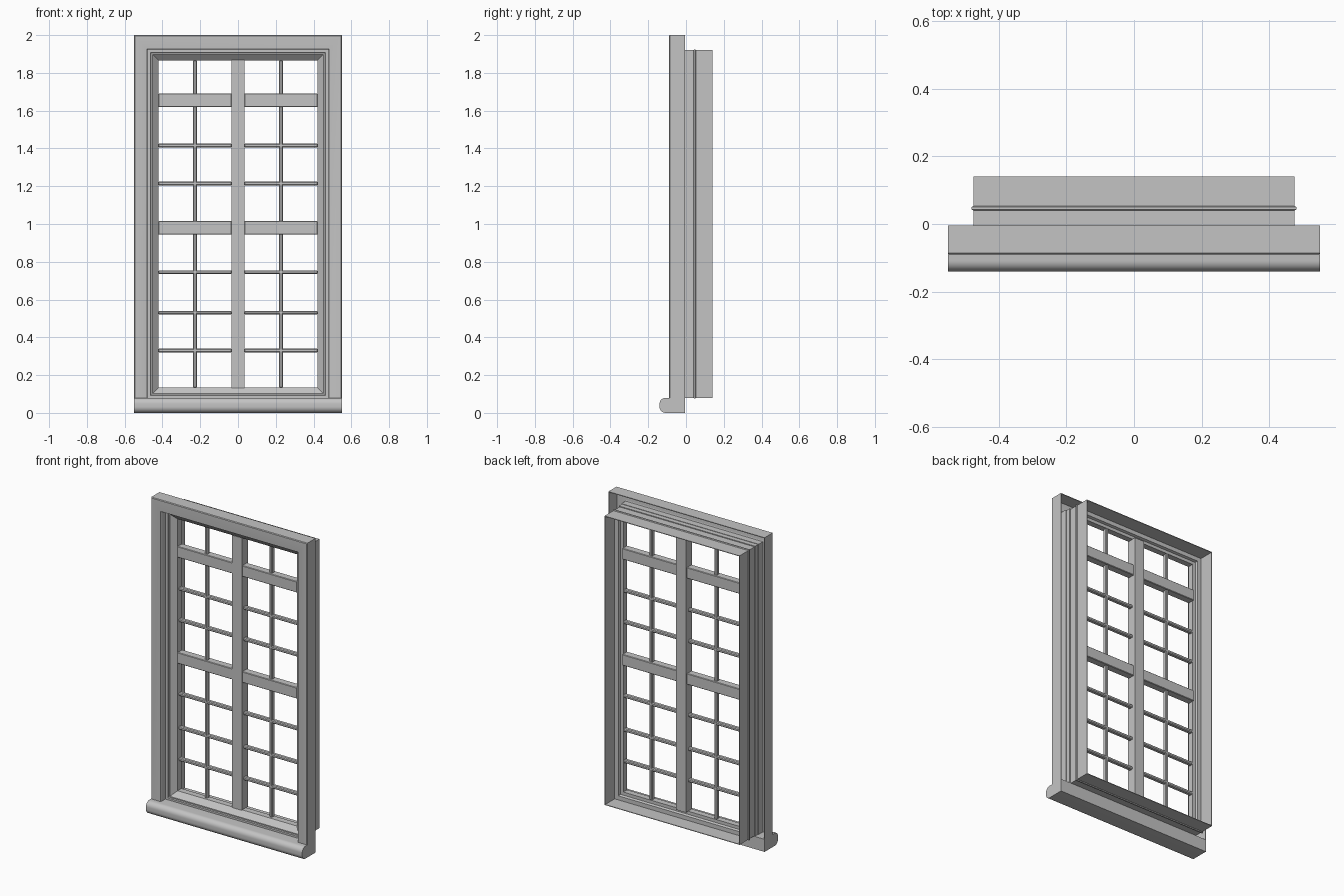
import bpy, bmesh, math
from mathutils import Vector

cube = bpy.data.objects.get("Cube")
if cube:
    bpy.data.objects.remove(cube, do_unlink=True)

paint = bpy.data.materials.new("light_grey_paint")
paint.use_nodes = True
GREY = (0.55, 0.55, 0.55, 1)
paint.diffuse_color = GREY
paint.node_tree.nodes["Principled BSDF"].inputs["Base Color"].default_value = GREY


def finish(name, bm, smooth=False):
    bmesh.ops.recalc_face_normals(bm, faces=bm.faces)
    mesh = bpy.data.meshes.new(name)
    bm.to_mesh(mesh)
    bm.free()
    mesh.materials.append(paint)
    obj = bpy.data.objects.new(name, mesh)
    bpy.context.collection.objects.link(obj)
    if smooth:
        bpy.ops.object.select_all(action='DESELECT')
        obj.select_set(True)
        bpy.context.view_layer.objects.active = obj
        bpy.ops.object.shade_smooth_by_angle(angle=math.radians(35))
    return obj


def sweep(name, profile, path, closed):
    """Carry a closed (inward, depth) profile along mitred corners."""
    bm = bmesh.new()
    rings = []
    for x, z, dx, dz in path:
        rings.append([bm.verts.new((x + d * dx, y, z + d * dz)) for d, y in profile])
    pairs = list(zip(rings, rings[1:]))
    if closed:
        pairs.append((rings[-1], rings[0]))
    else:
        bm.faces.new(rings[0])
        bm.faces.new(rings[-1])
    n = len(profile)
    for a, b in pairs:
        for i in range(n):
            j = (i + 1) % n
            bm.faces.new((a[i], a[j], b[j], b[i]))
    return finish(name, bm, True)


def bar(name, x0, x1, y0, y1, z0, z1, bevel=0.0):
    bm = bmesh.new()
    bmesh.ops.create_cube(bm, size=1)
    for v in bm.verts:
        v.co = Vector(((x0 + x1) / 2 + v.co.x * (x1 - x0),
                       (y0 + y1) / 2 + v.co.y * (y1 - y0),
                       (z0 + z1) / 2 + v.co.z * (z1 - z0)))
    obj = finish(name, bm)
    if bevel:
        mod = obj.modifiers.new("soft_edges", 'BEVEL')
        mod.width = bevel
        mod.segments = 1
    return obj


# Outer casing: hollow-backed moulding on the sides and the head
casing = [(0, -.005), (0, -.086), (.004, -.09), (.062, -.09), (.067, -.088), (.07, -.083),
          (.07, -.04), (.066, -.04), (.066, -.082), (.06, -.086), (.004, -.086), (.004, -.005)]
sweep("outer_casing", casing,
      [(-.55, .07, 1, 0), (-.55, 2, 1, -1.1), (.55, 2, -1, -1.1), (.55, .07, -1, 0)], False)

# Jamb box with its outer bead, joined to the stepped and bevelled sash rim
jamb = [(0, .14), (0, .053), (-.005, .05), (-.005, .043), (0, .04), (0, -.01),
        (-.005, -.01), (-.005, -.045), (.012, -.045), (.015, -.038), (.022, -.038),
        (.055, -.008), (.055, .03), (.035, .03), (.03, .045), (.004, .045), (.004, .14)]
sweep("jamb_and_sash_rim", jamb,
      [(-.475, .08, 1, 1), (-.475, 1.92, 1, -1), (.475, 1.92, -1, -1), (.475, .08, -1, 1)], True)

# Bullnose sill
radius = 0.032
nose = []
for cz, start in ((.08 - radius, 90), (radius, 180)):
    for k in range(9):
        a = math.radians(start + k * 90 / 8)
        nose.append((-.14 + radius + radius * math.cos(a), cz + radius * math.sin(a)))
sill_profile = [(-.005, .08)] + nose + [(-.005, 0)]
bm = bmesh.new()
ends = [[bm.verts.new((x, y, z)) for y, z in sill_profile] for x in (-.55, .55)]
for end in ends:
    bm.faces.new(end)
count = len(sill_profile)
for i in range(count):
    j = (i + 1) % count
    bm.faces.new((ends[0][i], ends[0][j], ends[1][j], ends[1][i]))
finish("sill", bm, True)

# Centre mullion and the heavy rails
bar("centre_mullion", -.035, .035, -.012, .05, .133, 1.867)
for label, z in (("middle", .98), ("upper", 1.655)):
    for side, s in (("left", 1), ("right", -1)):
        xs = sorted((s * .033, s * .422))
        bar(f"{label}_rail_{side}", *xs, -.008, .04, z - .035, z + .035, .003)

# Thin glazing bars
for side, s in (("left", 1), ("right", -1)):
    bar(f"upright_glazing_bar_{side}", s * .228 - .01, s * .228 + .01,
        .003, .03, .133, 1.867, .005)
    xs = sorted((s * .033, s * .422))
    for n, z in enumerate((.33, .53, .745, 1.215, 1.415)):
        bar(f"cross_glazing_bar_{side}_{n + 1}", *xs, .003, .03, z - .01, z + .01, .005)
